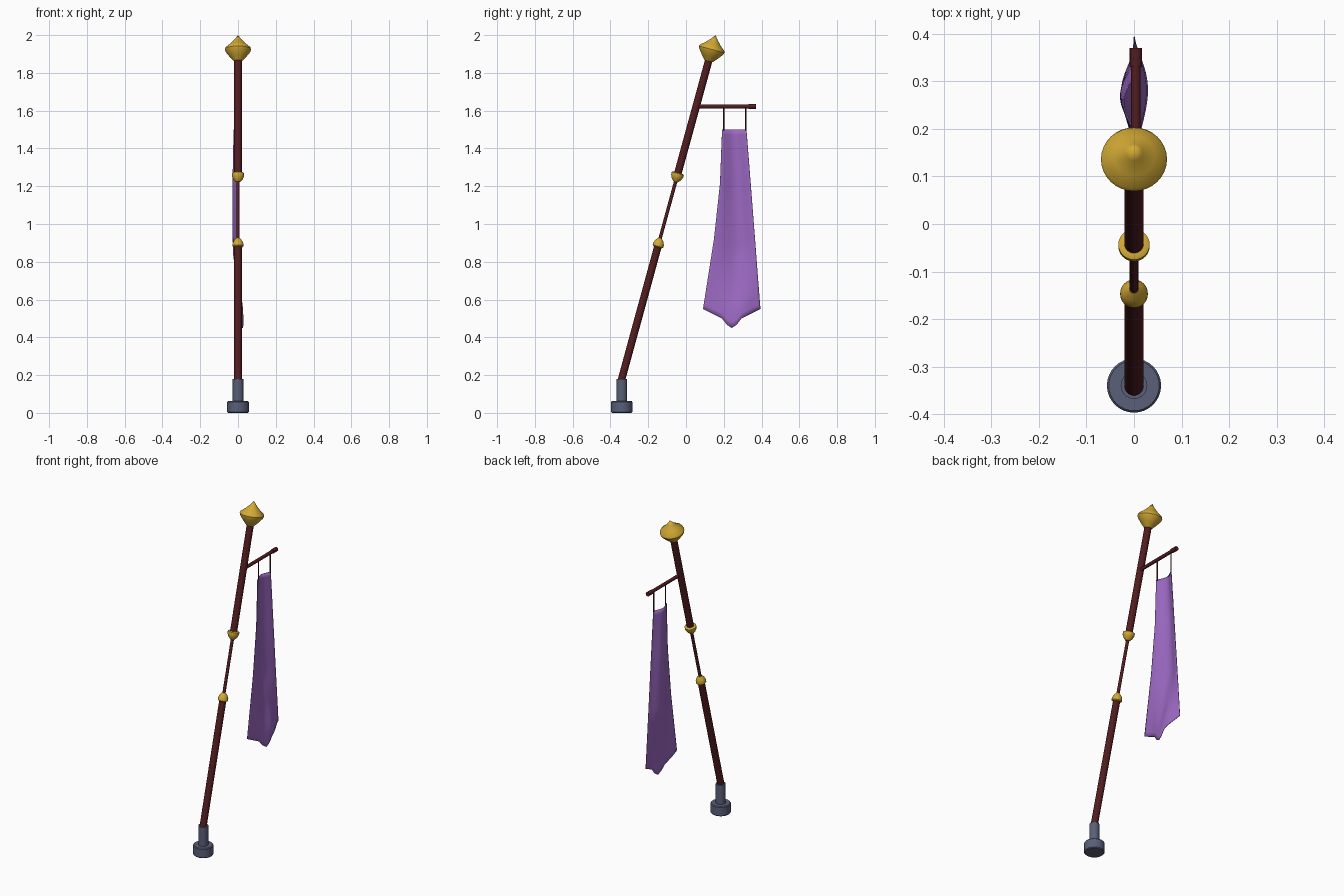
import bpy, bmesh, math
from mathutils import Vector, Matrix

if "Cube" in bpy.data.objects:
    bpy.data.objects.remove(bpy.data.objects["Cube"])

def material(name, rgb):
    m = bpy.data.materials.new(name)
    m.diffuse_color = (*rgb, 1)
    m.use_nodes = True
    m.node_tree.nodes["Principled BSDF"].inputs["Base Color"].default_value = m.diffuse_color
    return m

WOOD = material("dark_wood", (0.085, 0.012, 0.014))
GOLD = material("gold", (0.65, 0.40, 0.035))
IRON = material("iron", (0.10, 0.115, 0.19))
CLOTH = material("cloth", (0.33, 0.14, 0.54))

def finish(name, bm, mat, angle=35):
    me = bpy.data.meshes.new(name)
    bm.to_mesh(me)
    bm.free()
    ob = bpy.data.objects.new(name, me)
    bpy.context.collection.objects.link(ob)
    me.materials.append(mat)
    bpy.ops.object.select_all(action='DESELECT')
    ob.select_set(True)
    bpy.context.view_layer.objects.active = ob
    bpy.ops.object.shade_smooth_by_angle(angle=math.radians(angle))
    return ob

def lathe(name, profile, origin, direction, mat, sides=32):
    """Spin (radius, height) points about an axis through origin."""
    bm = bmesh.new()
    vs = [bm.verts.new((r, 0, h)) for r, h in profile]
    es = [bm.edges.new(p) for p in zip(vs, vs[1:])]
    bmesh.ops.spin(bm, geom=vs + es, axis=(0, 0, 1), cent=(0, 0, 0),
                   angle=math.tau, steps=sides, use_duplicate=False)
    bmesh.ops.remove_doubles(bm, verts=bm.verts, dist=1e-5)
    bmesh.ops.recalc_face_normals(bm, faces=bm.faces)
    rot = Vector(direction).to_track_quat('Z', 'Y').to_matrix().to_4x4()
    bm.transform(Matrix.Translation(origin) @ rot)
    return finish(name, bm, mat)

def rod(name, a, b, r, mat, sides=24):
    a, b = Vector(a), Vector(b)
    n = (b - a).length
    return lathe(name, [(0, 0), (r, 0), (r, n), (0, n)], a, b - a, mat, sides)

# Leaning axis of the staff
FOOT, TIP = Vector((0, -0.343, 0.17)), Vector((0, 0.157, 2.0))
AXIS = (TIP - FOOT).normalized()

def on_axis(z):
    return FOOT + (TIP - FOOT) * ((z - FOOT.z) / (TIP.z - FOOT.z))

# Upright socket at the foot
lathe("base_socket", [(0, 0), (0.052, 0), (0.057, 0.005), (0.057, 0.057), (0.053, 0.062),
                      (0.028, 0.062), (0.028, 0.18), (0, 0.18)],
      (0, -0.34, 0), (0, 0, 1), IRON)

# Shaft in three sections
rod("lower_shaft", on_axis(0.17), on_axis(0.89), 0.02, WOOD)
rod("grip_shaft", on_axis(0.88), on_axis(1.26), 0.009, WOOD)
rod("upper_shaft", on_axis(1.25), on_axis(1.875), 0.02, WOOD)

# Gold fittings on the shaft
lathe("lower_collar", [(0, -0.014), (0.022, -0.014), (0.029, -0.008), (0.029, 0.004),
                       (0.023, 0.02), (0.010, 0.036), (0, 0.038)],
      on_axis(0.89), AXIS, GOLD)
lathe("upper_collar", [(0, -0.034), (0.012, -0.032), (0.025, -0.018), (0.033, 0),
                       (0.033, 0.014), (0.026, 0.018), (0, 0.018)],
      on_axis(1.254), AXIS, GOLD)
lathe("finial", [(0, -0.064), (0.022, -0.064), (0.045, -0.038), (0.066, -0.011), (0.0695, 0),
                 (0.066, 0.010), (0.043, 0.029), (0.018, 0.055), (0, 0.079)],
      on_axis(1.924), AXIS, GOLD)

# Banner arm with its end cap and hangers
rod("banner_arm", (0.004, 0.06, 1.622), (0.004, 0.34, 1.622), 0.010, WOOD, 16)
rod("arm_end", (0.004, 0.33, 1.622), (0.004, 0.37, 1.622), 0.013, WOOD, 16)
for i, y in enumerate((0.201, 0.317)):
    rod(f"hanger_{i + 1}", (0, y, 1.495), (0, y, 1.62), 0.004, WOOD, 8)

# Hanging cloth: flared sides, pointed hem, fold that swaps side near the hem
def lerp_table(t, pts):
    for (a, p), (b, q) in zip(pts, pts[1:]):
        if t <= b:
            return p + (q - p) * (t - a) / (b - a)
    return pts[-1][1]

LEFT = [(0, 0.191), (0.3, 0.18), (0.61, 0.148), (1, 0.09)]
RIGHT = [(0, 0.32), (0.39, 0.349), (1, 0.394)]
FOLD = [(0, -0.022), (0.3, -0.028), (0.65, -0.026), (0.82, 0), (0.93, 0.024), (1, 0.028)]
HEM = [(0, 0), (0.33, 0.05), (0.42, 0.085), (0.5, 0.10), (0.58, 0.085), (0.67, 0.05), (1, 0)]
NU, NV = 24, 36
bm = bmesh.new()
grid = []
for j in range(NV + 1):
    v = j / NV
    row = []
    for i in range(NU + 1):
        u = i / NU
        y = lerp_table(v, LEFT) * (1 - u) + lerp_table(v, RIGHT) * u
        z = 1.5 - 0.95 * v - lerp_table(u, HEM) * v ** 2
        skew = u ** (1 + 0.5 * v)
        x = lerp_table(v, FOLD) * math.sin(math.pi * skew) ** 1.5 if 0 < u < 1 else 0
        row.append(bm.verts.new((x, y, z)))
    grid.append(row)
for r0, r1 in zip(grid, grid[1:]):
    for i in range(NU):
        bm.faces.new((r0[i], r1[i], r1[i + 1], r0[i + 1]))
cloth = finish("banner_cloth", bm, CLOTH, 50)
thick = cloth.modifiers.new("thickness", 'SOLIDIFY')
thick.thickness = 0.003
thick.offset = 0
